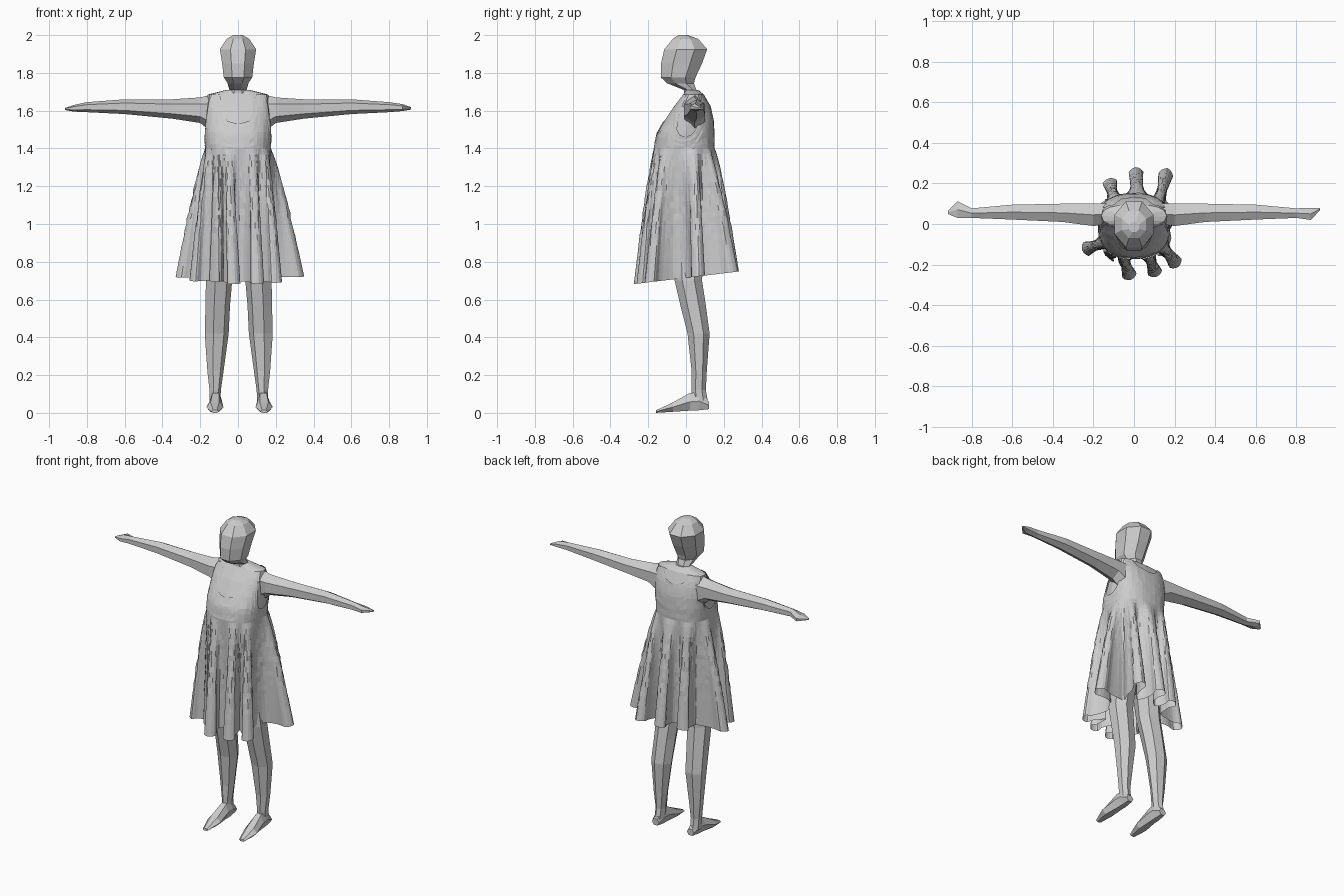
import bpy, math, random
from mathutils import Vector

if "Cube" in bpy.data.objects:
    bpy.data.objects.remove(bpy.data.objects["Cube"])

random.seed(4)


def make(name, verts, faces):
    me = bpy.data.meshes.new(name)
    me.from_pydata([tuple(v) for v in verts], [], faces)
    me.update()
    ob = bpy.data.objects.new(name, me)
    bpy.context.collection.objects.link(ob)
    return ob


def skin(name, rings, caps=True):
    """Join equal-length closed rings with quads."""
    n = len(rings[0])
    verts = [v for r in rings for v in r]
    faces = [(k * n + i, k * n + (i + 1) % n, (k + 1) * n + (i + 1) % n, (k + 1) * n + i)
             for k in range(len(rings) - 1) for i in range(n)]
    if caps:
        faces += [tuple(range(n))[::-1], tuple(range(len(verts) - n, len(verts)))]
    return make(name, verts, faces)


def loft(name, axis, rows, n, sx=1, shift=0, turn=0.5):
    """Rows are (position, a0, a1, b0, b1): bounds of a polygon ring across the axis."""
    angs = [2 * math.pi * (i + turn) / n for i in range(n)]
    mc, ms = max(map(math.cos, angs)), max(map(math.sin, angs))
    rings = []
    for t, a0, a1, b0, b1 in rows:
        ring = []
        for g in angs:
            a = (a0 + a1) / 2 + (a1 - a0) / 2 * math.cos(g) / mc
            b = (b0 + b1) / 2 + (b1 - b0) / 2 * math.sin(g) / ms
            x, y, z = {'x': (t, a, b), 'y': (a, t, b), 'z': (a, b, t)}[axis]
            ring.append((x * sx + shift, y, z))
        rings.append(ring)
    ob = skin(name, rings)
    if (axis == 'x') == (sx < 0) and axis != 'z' or (axis == 'z' and sx < 0):
        ob.data.flip_normals()
    return ob


# Torso shape: z, half width, front y, back y
TORSO = [(0.86, .12, -.06, .08), (1.0, .145, -.09, .11), (1.2, .145, -.11, .12),
         (1.32, .16, -.15, .135), (1.40, .168, -.165, .145), (1.48, .172, -.15, .145),
         (1.55, .172, -.11, .14), (1.62, .17, -.065, .125), (1.685, .16, -.015, .095),
         (1.71, .06, .0, .065)]


def shape(z, ang, grow=0.0):
    for p, q in zip(TORSO, TORSO[1:]):
        if z <= q[0]:
            break
    f = (z - p[0]) / (q[0] - p[0])
    w, y0, y1 = (p[i] + (q[i] - p[i]) * f for i in (1, 2, 3))
    c, s = math.cos(ang), math.sin(ang)
    x = (w + grow) * math.copysign(abs(c) ** .8, c)
    y = (y0 + y1) / 2 + ((y1 - y0) / 2 + grow) * math.copysign(abs(s) ** .8, s)
    return Vector((x, y, z))


skin("torso", [[shape(r[0], 2 * math.pi * i / 16) for i in range(16)] for r in TORSO])

# Head and neck
loft("head", 'z', [(1.65, -.06, .06, -.01, .075), (1.71, -.046, .046, -.012, .055),
                   (1.745, -.055, .055, -.10, .042), (1.775, -.075, .075, -.132, .05),
                   (1.85, -.084, .084, -.132, .085), (1.925, -.096, .096, -.115, .112),
                   (1.98, -.06, .06, -.07, .065), (2.0, -.025, .025, -.04, .01)], 8)

# Arms, legs and feet
ARM = [(.12, .0, .10, 1.47, 1.69), (.2, -.01, .10, 1.535, 1.67), (.35, .01, .10, 1.558, 1.66),
       (.6, .022, .095, 1.582, 1.66), (.8, .03, .077, 1.592, 1.645)]
HANDS = {1: [(.87, .02, .08, 1.598, 1.635), (.917, .068, .08, 1.606, 1.618)],
         -1: [(.87, .03, .112, 1.595, 1.63), (.917, .05, .065, 1.604, 1.614)]}
LEG = [(.05, .10, .155, .03, .118), (.12, .098, .155, .03, .105), (.22, .085, .166, .03, .11),
       (.42, .06, .18, .008, .125), (.57, .053, .176, -.03, .105), (.7, .042, .174, -.06, .085),
       (.98, .01, .14, -.08, .10)]
FOOT = [(.122, .10, .15, .02, .06), (.07, .092, .158, .014, .11), (.02, .092, .16, .012, .105),
        (-.07, .085, .176, .006, .055), (-.158, .11, .15, .0, .014)]
for sx, side in ((1, "left"), (-1, "right")):
    loft(side + "_arm", 'x', ARM + HANDS[sx], 6, sx)
    loft(side + "_leg", 'z', LEG, 7, sx, .004)
    loft(side + "_foot", 'y', FOOT, 6, sx, .008, 0)


# Bodice with scooped neckline, straps and armholes
def top_height(ang):
    c, back = abs(math.cos(ang)), math.sin(ang) > 0
    neck = 1.62 if back else 1.53
    keys = [(0, neck), (.3, neck + .02), (.5, 1.685), (.85, 1.685), (.95, 1.52), (1.01, 1.45)]
    for (a, za), (b, zb) in zip(keys, keys[1:]):
        if c <= b:
            return za + (zb - za) * (c - a) / (b - a)


N = 48
rings = []
for k in range(10):
    ring = []
    for i in range(N):
        g = 2 * math.pi * i / N
        z = 1.39 + (top_height(g) - 1.39) * k / 9
        ring.append(shape(z, g, .006 + random.uniform(-.001, .002)))
    rings.append(ring)
skin("dress_bodice", rings, False)

# Skirt folds: base x, base y, tip x, tip y
FOLDS = [(.17, .04, .35, .07), (.13, .13, .165, .275), (.01, .15, .008, .28),
         (-.09, .14, -.125, .225), (-.17, .04, -.33, .04), (-.15, -.07, -.255, -.13),
         (-.10, -.13, -.13, -.165), (-.04, -.15, -.015, -.275), (.065, -.15, .11, -.26),
         (.14, -.10, .22, -.21)]
FOLDS = sorted((math.atan2(by / .15, bx / .165) % (2 * math.pi), tx, ty)
               for bx, by, tx, ty in FOLDS)
PROFILE = [(.12, -.03), (.5, -.024), (.82, -.036), (1, 0), (.82, .036), (.5, .024), (.12, .03)]
hem = []                                   # (x, y, waist angle)
for i, (g, tx, ty) in enumerate(FOLDS):
    nxt = FOLDS[(i + 1) % len(FOLDS)][0] + (2 * math.pi if i == len(FOLDS) - 1 else 0)
    prv = FOLDS[i - 1][0] - (2 * math.pi if i == 0 else 0)
    base, tip = shape(1.4, g).xy, Vector((tx, ty))
    d = tip - base
    side = Vector((-d.y, d.x)).normalized()
    for j, (u, v) in enumerate(PROFILE):
        f = (j - 3) / 4
        p = base + d * u + side * v
        hem.append(Vector((p.x, p.y, g + abs(f) / 2 * ((nxt - g) if f > 0 else (prv - g)))))
    m = (g + nxt) / 2
    p = shape(1.4, m) * .93
    hem.append(Vector((p.x, p.y, m)))


def smooth_loop(pts, sub):
    """Catmull-Rom in plan, straight interpolation of the waist angle."""
    out, n = [], len(pts)
    for i in range(n):
        a, b, c, d = (pts[(i + k) % n] for k in (-1, 0, 1, 2))
        turn = (c.z - b.z) % (2 * math.pi)
        for k in range(sub):
            t = k / sub
            q = .5 * (2 * b + (c - a) * t + (2 * a - 5 * b + 4 * c - d) * t * t
                      + (3 * b - a - 3 * c + d) * t ** 3)
            out.append((q.x, q.y, b.z + turn * t))
    return out


loop = smooth_loop(hem, 3)
rings = []
ROWS = 22
for k in range(ROWS + 1):
    t = k / ROWS
    s = t ** .8
    amp = .004 * math.sin(math.pi * min(1, t * 1.1 + .05))
    ring = []
    for x, y, g in loop:
        w = shape(1.4, g, .007)
        low = .715 + .12 * y
        r = 1 + random.uniform(-amp, amp) * 4
        ring.append(((w.x + (x - w.x) * s) * r, (w.y + (y - w.y) * s) * r, 1.4 + (low - 1.4) * t))
    rings.append(ring)
skirt = skin("dress_skirt", rings[::-1], False)
